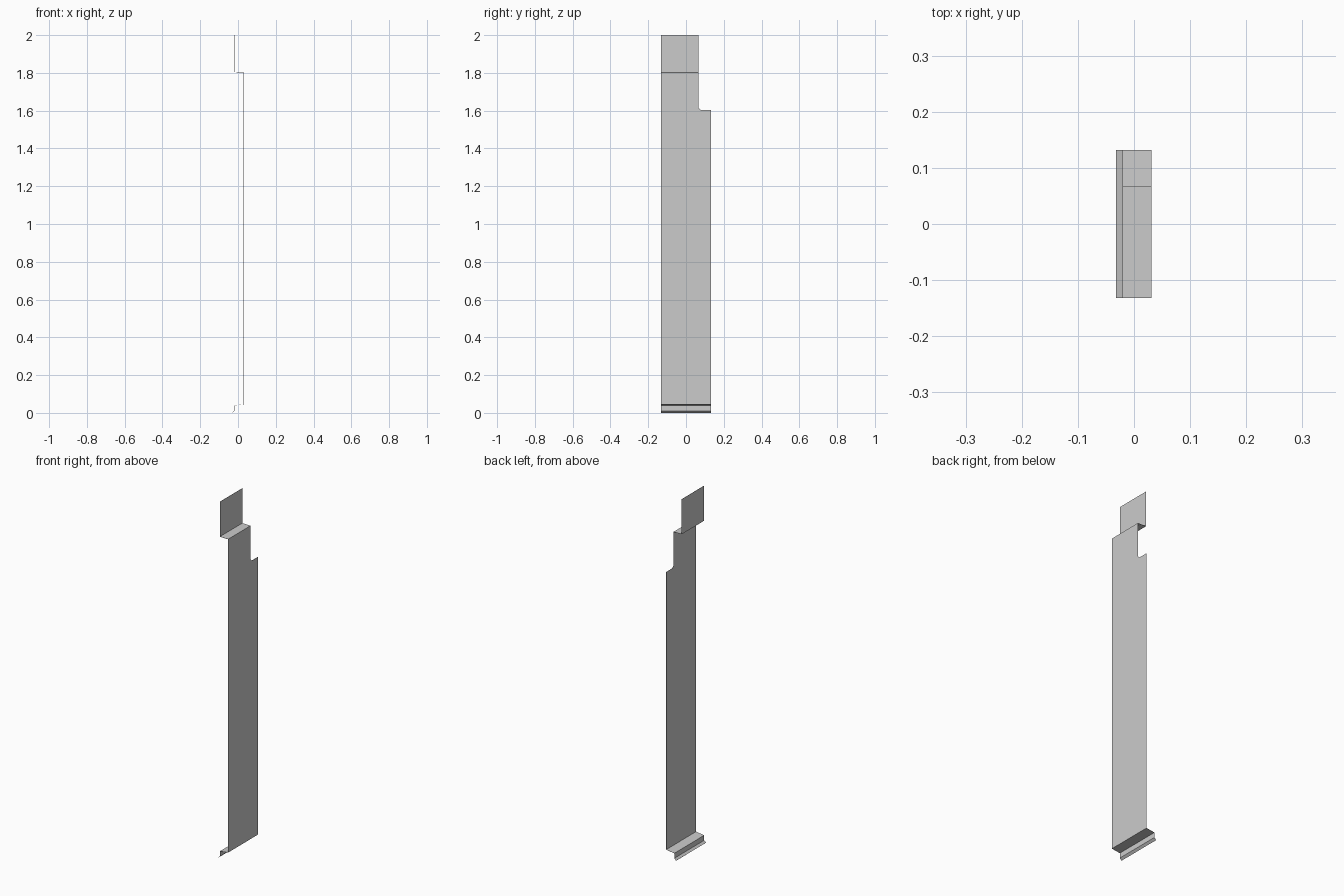
import bpy, bmesh

if "Cube" in bpy.data.objects:
    bpy.data.objects.remove(bpy.data.objects["Cube"])

W = 0.132          # half width of the sheet
NOTCH_Y = 0.067    # narrow upper part ends here
NOTCH_Z = 1.603
FRONT_X = 0.0305   # main panel plane
TOP_Z, LOW_Z = 1.803, 0.046

bm = bmesh.new()


def face(points):
    bm.faces.new([bm.verts.new(p) for p in points])


def strip(profile, y0, y1):
    """Sweep an (x, z) profile along y as flat folded strips."""
    for (xa, za), (xb, zb) in zip(profile, profile[1:]):
        face([(xa, y0, za), (xa, y1, za), (xb, y1, zb), (xb, y0, zb)])


# main panel with the notch and its small chamfered inner corner
outline = [(-W, LOW_Z), (W, LOW_Z), (W, NOTCH_Z), (NOTCH_Y + 0.012, NOTCH_Z),
           (NOTCH_Y, NOTCH_Z + 0.012), (NOTCH_Y, TOP_Z), (-W, TOP_Z)]
face([(FRONT_X, y, z) for y, z in outline])

# upper step and nailing tab
strip([(FRONT_X, TOP_Z), (-0.02, TOP_Z + 0.001), (-0.02, 2.0)], -W, NOTCH_Y)

# lower step, lip and flared drip edge
strip([(FRONT_X, LOW_Z), (-0.02, 0.039), (-0.02, 0.011), (-0.0315, 0.0005)], -W, W)

# join the folds and make one sheet
bmesh.ops.remove_doubles(bm, verts=bm.verts, dist=1e-5)
bmesh.ops.recalc_face_normals(bm, faces=bm.faces)
mesh = bpy.data.meshes.new("folded_sheet")
bm.to_mesh(mesh)
bm.free()
sheet = bpy.data.objects.new("folded_sheet", mesh)
bpy.context.collection.objects.link(sheet)

# thin metal gauge
gauge = sheet.modifiers.new("gauge", "SOLIDIFY")
gauge.thickness = 0.001
gauge.offset = 0
